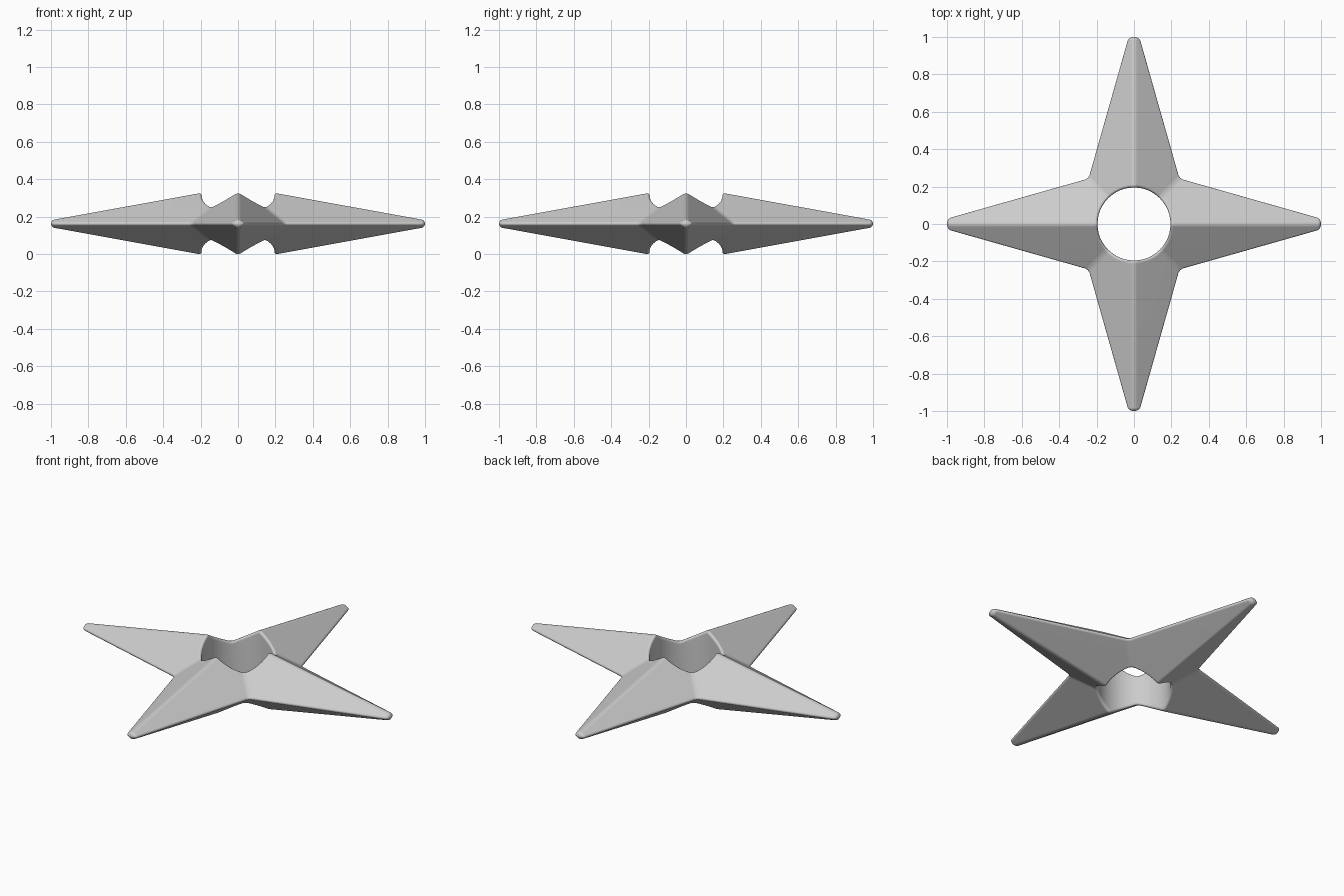
import bpy
import bmesh
from math import sin, cos, pi
from mathutils import Matrix, Vector

cube = bpy.data.objects.get("Cube")
if cube:
    bpy.data.objects.remove(cube, do_unlink=True)

MID = 0.162          # height of the blade edge above the ground
PEAK = 0.206         # half thickness the ridges would reach at the centre
TIP_H, TIP_W = 0.024, 0.037
NOTCH = 0.25         # inner corner between two arms
HOLE = 0.195
STEPS = 6            # hole segments in an eighth turn

FALL = PEAK - TIP_H                    # slope along the arm
SIDE = (PEAK - FALL * NOTCH) / NOTCH   # slope across the arm


def surface(x, y):
    return Vector((x, y, PEAK - FALL * x - SIDE * y))


# One sixteenth of the star: a sloped facet, its share of the tip and hole wall
rim = [surface(HOLE * cos(a), HOLE * sin(a))
       for a in (pi / 4 * i / STEPS for i in range(STEPS + 1))]
ridge_tip = Vector((1, 0, TIP_H))
edge_tip = Vector((1, TIP_W, 0))
tip_centre = Vector((1, 0, 0))
notch = Vector((NOTCH, NOTCH, 0))
patches = [[ridge_tip, edge_tip, notch] + rim[::-1],
           [tip_centre, edge_tip, ridge_tip]]
for a, b in zip(rim, rim[1:]):
    patches.append([a, b, Vector((b.x, b.y, 0)), Vector((a.x, a.y, 0))])

# Repeat it around the star, mirrored across each arm and top to bottom
bm = bmesh.new()
for turn in range(4):
    for side in (1, -1):
        for up in (1, -1):
            place = Matrix.Rotation(turn * pi / 2, 4, 'Z') @ Matrix.Diagonal((1, side, up, 1))
            for patch in patches:
                bm.faces.new([bm.verts.new(place @ p) for p in patch])
bmesh.ops.remove_doubles(bm, verts=bm.verts, dist=0.0005)
bmesh.ops.recalc_face_normals(bm, faces=bm.faces)

# Merge the flat halves of the tips and the hole wall
bmesh.ops.dissolve_limit(bm, angle_limit=0.01, verts=bm.verts, edges=bm.edges)
mesh = bpy.data.meshes.new("star_blade")
bm.to_mesh(mesh)
bm.free()

star = bpy.data.objects.new("star_blade", mesh)
star.location.z = MID
bpy.context.collection.objects.link(star)

steel = bpy.data.materials.new("plain_grey")
steel.use_nodes = True
colour = (0.6, 0.6, 0.6, 1)
steel.diffuse_color = colour
steel.node_tree.nodes["Principled BSDF"].inputs["Base Color"].default_value = colour
mesh.materials.append(steel)

# Round the ridges, blade edges, tips and hole rim
bevel = star.modifiers.new("rounded_edges", 'BEVEL')
bevel.width = 0.018
bevel.segments = 4
bevel.limit_method = 'ANGLE'
bevel.angle_limit = 0.42
bevel.use_clamp_overlap = False

bpy.context.view_layer.objects.active = star
star.select_set(True)
bpy.ops.object.shade_smooth()
normals = star.modifiers.new("even_shading", 'WEIGHTED_NORMAL')
normals.keep_sharp = True
